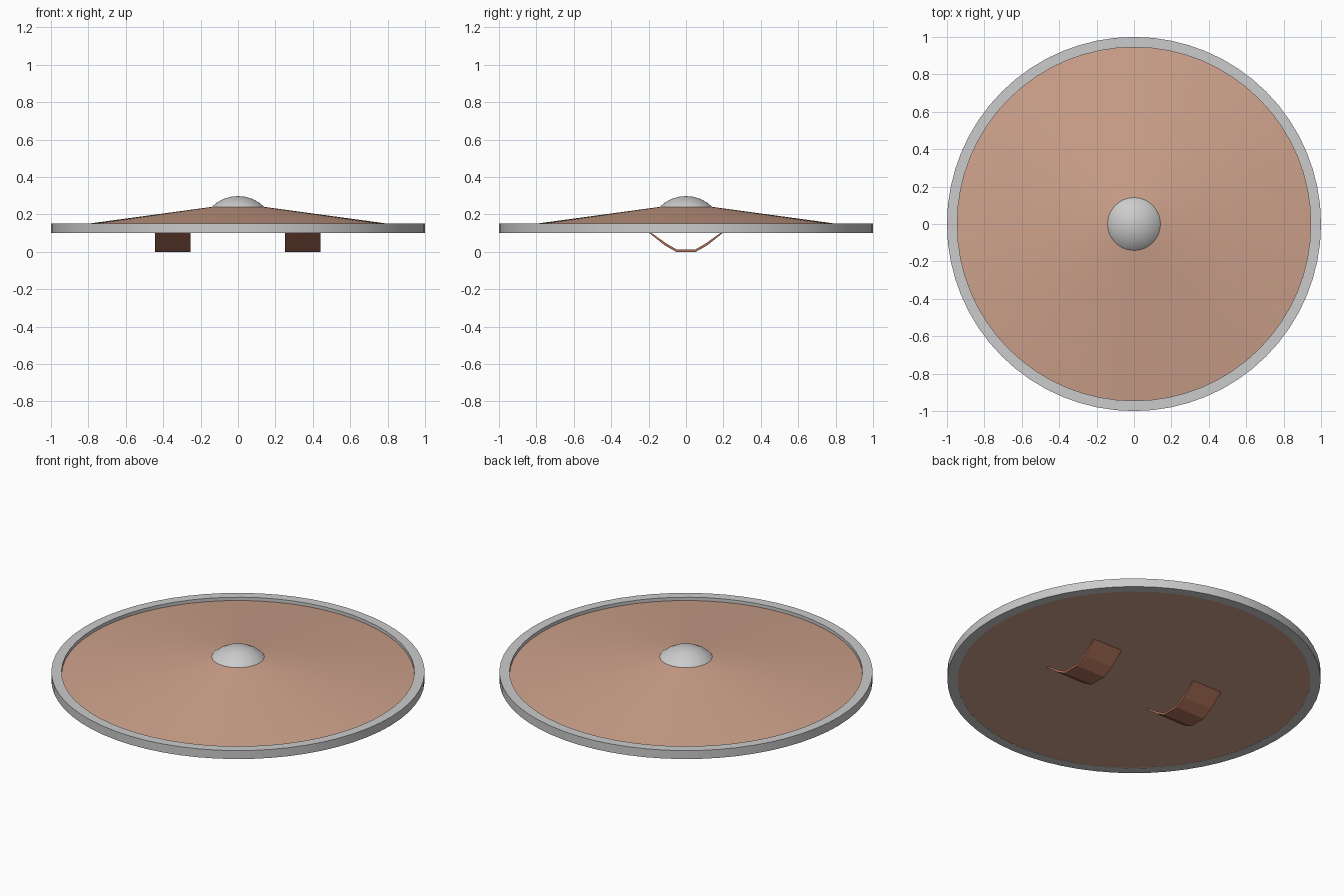
import bpy, bmesh, math

if "Cube" in bpy.data.objects:
    bpy.data.objects.remove(bpy.data.objects["Cube"])

SIDES = 64


def material(name, rgb):
    m = bpy.data.materials.new(name)
    m.diffuse_color = (*rgb, 1)
    m.use_nodes = True
    m.node_tree.nodes["Principled BSDF"].inputs["Base Color"].default_value = m.diffuse_color
    return m


def finish(bm, name, mat=None, smooth=True):
    bmesh.ops.remove_doubles(bm, verts=bm.verts, dist=1e-5)
    bmesh.ops.recalc_face_normals(bm, faces=bm.faces)
    me = bpy.data.meshes.new(name)
    bm.to_mesh(me)
    bm.free()
    ob = bpy.data.objects.new(name, me)
    bpy.context.collection.objects.link(ob)
    if mat:
        me.materials.append(mat)
    if smooth:
        bpy.ops.object.select_all(action='DESELECT')
        ob.select_set(True)
        bpy.context.view_layer.objects.active = ob
        bpy.ops.object.shade_smooth_by_angle(angle=math.radians(30))
    return ob


def lathe(name, profile, mat=None, closed=False):
    """Spin an (r, z) profile around the z axis."""
    bm = bmesh.new()
    vs = [bm.verts.new((r, 0, z)) for r, z in profile]
    edges = [bm.edges.new(p) for p in zip(vs, vs[1:])]
    if closed:
        edges.append(bm.edges.new((vs[-1], vs[0])))
    bmesh.ops.spin(bm, geom=vs + edges, cent=(0, 0, 0), axis=(0, 0, 1),
                   angle=2 * math.pi, steps=SIDES)
    return finish(bm, name, mat)


def strap(name, x0, width, mat):
    """Bent band: outer and inner bow lines closed into one section."""
    outer = [(-0.2, 0.103), (-0.115, 0.035), (-0.053, 0), (0.053, 0), (0.115, 0.035), (0.2, 0.103)]
    inner = [(-0.187, 0.103), (-0.108, 0.046), (-0.05, 0.012), (0.05, 0.012), (0.108, 0.046), (0.187, 0.103)]
    bm = bmesh.new()
    a, b = [[bm.verts.new((x0, y, z)) for y, z in line] for line in (outer, inner)]
    faces = [bm.faces.new((a[i], a[i + 1], b[i + 1], b[i])) for i in range(len(a) - 1)]
    ext = bmesh.ops.extrude_face_region(bm, geom=faces, use_keep_orig=True)
    bmesh.ops.translate(bm, vec=(width, 0, 0),
                        verts=[g for g in ext['geom'] if isinstance(g, bmesh.types.BMVert)])
    return finish(bm, name, mat, smooth=False)


wood = material("wood", (0.62, 0.36, 0.26))
leather = material("leather", (0.42, 0.16, 0.10))

# Low conical board with a flat back
lathe("shield_board", [(0, 0.101), (0.95, 0.101), (0.95, 0.13), (0.14, 0.24), (0, 0.259)], wood)

# Metal rim
lathe("shield_rim", [(0.945, 0.1), (1, 0.1), (1, 0.15), (0.945, 0.15)], closed=True)

# Central boss: cap of a sphere of radius 0.2
angles = [math.radians(a) for a in (0, 11.25, 22.5, 33.75, 45, 56.25)]
lathe("boss", [(0.2 * math.sin(a), 0.098 + 0.2 * math.cos(a)) for a in angles])

# Arm straps on the back
for name, x in (("left_strap", -0.443), ("right_strap", 0.252)):
    strap(name, x, 0.19, leather)
